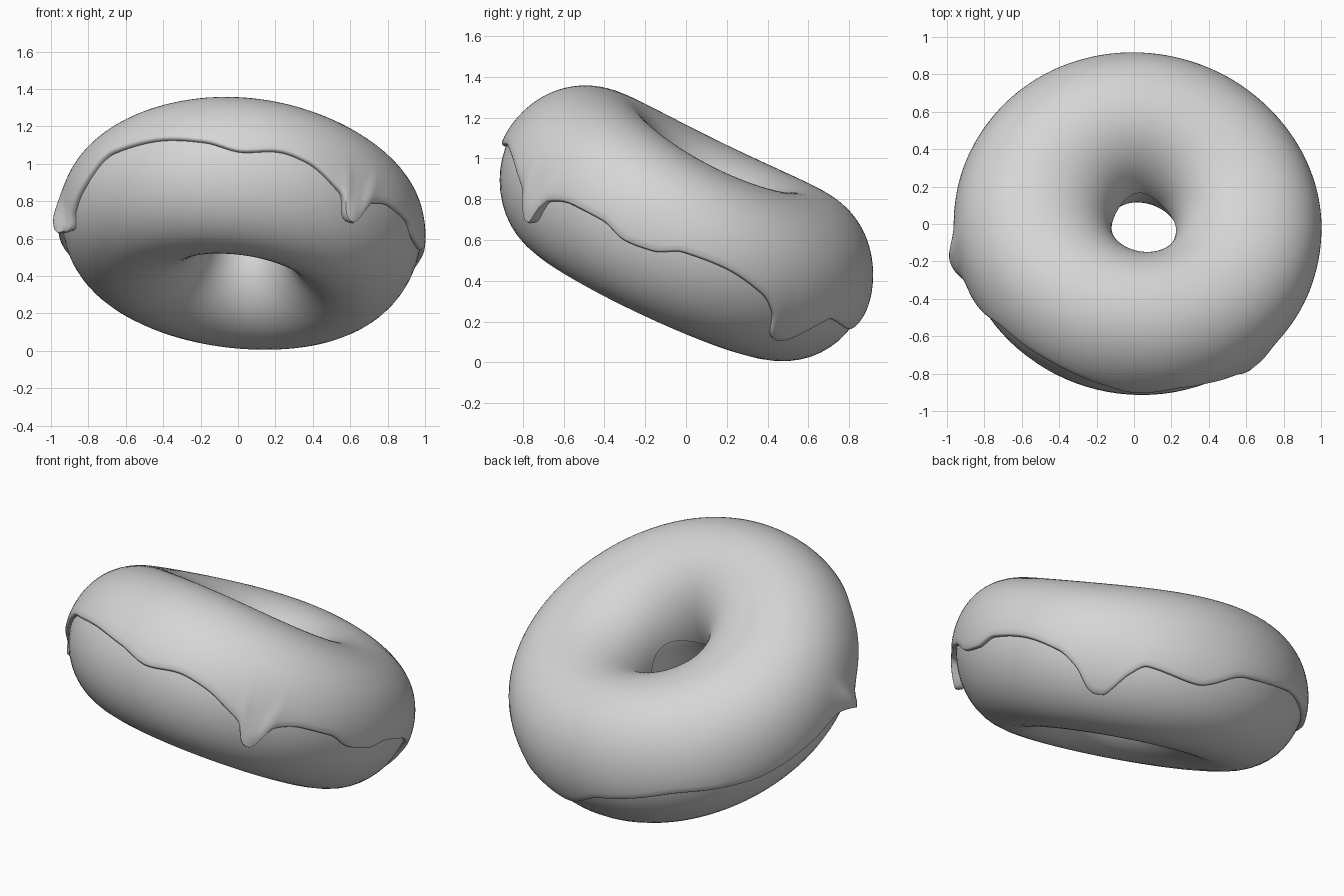
import bpy, bmesh, math
from mathutils import Matrix, Vector

cube = bpy.data.objects.get("Cube")
if cube:
    bpy.data.objects.remove(cube)

RING = 0.575                 # distance from the axis to the tube centre
WIDE, TALL = 0.386, 0.408    # half width and half height of the tube
TILT = (Matrix.Translation((0.02, -0.008, 0.67)) @ Matrix.Rotation(math.radians(5), 4, 'Y')
        @ Matrix.Rotation(math.radians(-27), 4, 'X'))

mat = bpy.data.materials.new("plain_grey")
mat.use_nodes = True
grey = (0.67, 0.67, 0.67, 1)
mat.diffuse_color = grey
mat.node_tree.nodes["Principled BSDF"].inputs["Base Color"].default_value = grey

# Height of the icing edge around the ring: (direction in degrees, height)
EDGE = [(-170, -.19), (-167, -.2), (-163, -.15), (-152, -.06), (-138, .045), (-123, .05),
        (-104, .01), (-92, -.04), (-80, -.015), (-71, -.04), (-60, -.12), (-56.5, -.15),
        (-54, -.22), (-52, -.24), (-50, -.24), (-48, -.2), (-45, -.125), (-36, -.08),
        (-25, -.075), (-16, -.108), (-7, -.09), (1, -.03), (14, -.01), (28, -.045),
        (35, -.11), (41, -.215), (43, -.225), (46, -.22), (48.5, -.18), (53, -.09), (58, -.03),
        (75, -.055), (92, .055), (115, .07), (135, 0), (147, -.05), (165, -.08), (180, -.1),
        (186, -.14)]
DRIPS = [(-172, .055), (-51, .03)]   # direction and swelling


def edge_height(deg):
    """Smooth curve through the edge points, wrapping round the ring."""
    pts = [(EDGE[-1][0] - 360, EDGE[-1][1])] + EDGE + [(EDGE[0][0] + 360, EDGE[0][1])]
    slopes = [(b[1] - a[1]) / (b[0] - a[0]) for a, b in zip(pts, pts[1:])]

    def tangent(i):
        if i == 0 or i == len(pts) - 1:
            return 0
        a, b = slopes[i - 1], slopes[i]
        return 2 * a * b / (a + b) if a * b > 0 else 0

    for i, (a, b) in enumerate(zip(pts, pts[1:])):
        if a[0] <= deg <= b[0]:
            w = b[0] - a[0]
            t = (deg - a[0]) / w
            s = t * t * (3 - 2 * t)
            return (a[1] * (1 - s) + b[1] * s + w * t * (1 - t)
                    * (tangent(i) * (1 - t) - tangent(i + 1) * t))
    return 0


def ring_point(phi, angle, lift):
    """Point on the hand-shaped ring: uneven top, underside and hole."""
    across, up = math.cos(angle), math.sin(angle)
    wide, tall = WIDE + lift, TALL + lift
    if across < 0:
        wide += (0.012 * math.cos(2 * phi) - 0.012 - 0.03 * math.cos(phi)
                 + 0.025 * math.sin(phi))
    if up > 0:
        tall += (0.01 * math.sin(phi) - 0.018 - 0.026 * math.cos(2 * phi)
                 - 0.018 * math.cos(phi)) * up
    else:
        tall -= (0.01 + 0.03 * math.cos(phi + 0.75)) * up
    rho = RING + wide * across
    return Vector((rho * math.cos(phi), rho * math.sin(phi), tall * up))


def build(name, sections, closed):
    """Skin a loop of cross-sections into one smooth object."""
    bm = bmesh.new()
    rows = [[bm.verts.new(TILT @ p) for p in sec] for sec in sections]
    count = len(rows[0])
    for a, b in zip(rows, rows[1:] + rows[:1]):
        for j in range(count if closed else count - 1):
            k = (j + 1) % count
            bm.faces.new((a[j], b[j], b[k], a[k]))
    bmesh.ops.recalc_face_normals(bm, faces=bm.faces)
    mesh = bpy.data.meshes.new(name)
    bm.to_mesh(mesh)
    bm.free()
    mesh.materials.append(mat)
    obj = bpy.data.objects.new(name, mesh)
    bpy.context.collection.objects.link(obj)
    bpy.ops.object.select_all(action='DESELECT')
    obj.select_set(True)
    bpy.context.view_layer.objects.active = obj
    bpy.ops.object.shade_smooth_by_angle(angle=math.radians(50))


# Dough ring
STEPS, SIDES = 96, 48
build("dough", [[ring_point(math.tau * i / STEPS, math.tau * j / SIDES, 0)
                 for j in range(SIDES)] for i in range(STEPS)], True)

# Icing shell with a thick wavy lip and hanging drips
STEPS, SIDES = 360, 48
LIP = [(0.007, 0.85), (0.013, 0.4), (0.01, -0.4)]    # rounding below the edge
sections = []
for i in range(STEPS):
    deg = -170 + 360 * i / STEPS
    phi = math.radians(deg)
    low = math.asin(edge_height(deg) / TALL)
    high = math.radians(178 + 4 * math.sin(3 * phi))
    bulge = 0.005 + sum(size * math.exp(-(((deg - at + 180) % 360 - 180) / 5) ** 2)
                        for at, size in DRIPS)
    sec = [ring_point(phi, high, -0.01)]
    for j in range(SIDES + 1):
        angle = high + (low - high) * j / SIDES
        lift = 0.02 + bulge * math.exp(-((angle - low) / 0.3) ** 2)
        sec.append(ring_point(phi, angle, lift))
    for drop, part in LIP:
        sec.append(ring_point(phi, low - drop / TALL, lift * part))
    sections.append(sec)
build("icing", sections, False)
